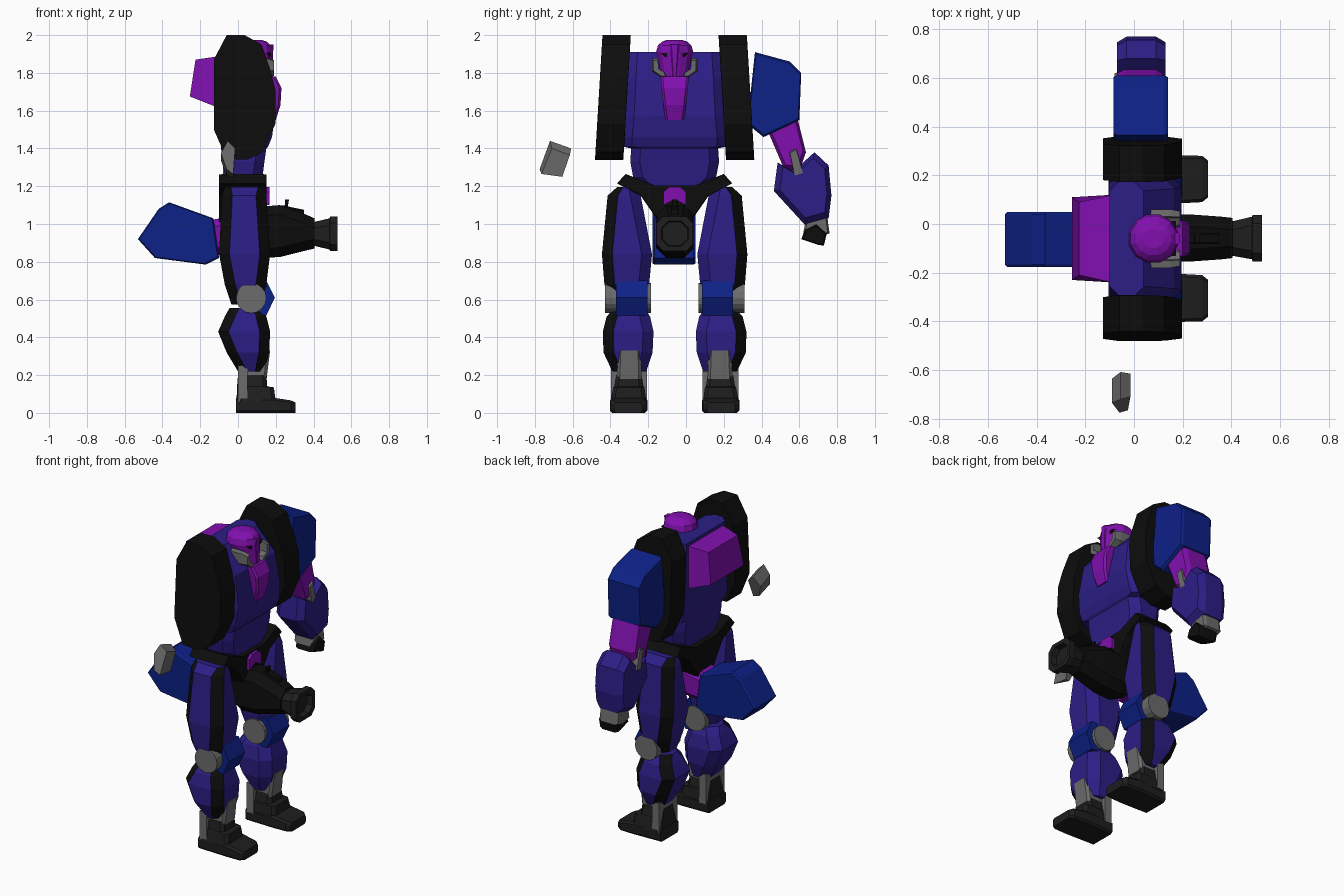
import bpy, bmesh, math
from mathutils import Vector

C = -0.06  # y of the body's mirror plane


def material(name, r, g, b):
    m = bpy.data.materials.new(name)
    m.diffuse_color = (r, g, b, 1)
    return m


INDIGO = material("indigo", 0.025, 0.013, 0.24)
BLUE = material("blue", 0.004, 0.015, 0.24)
PURPLE = material("purple", 0.22, 0.005, 0.43)
BLACK = material("black", 0.004, 0.004, 0.004)
DARK = material("dark", 0.013, 0.013, 0.013)
GREY = material("grey", 0.15, 0.15, 0.15)


def skin(name, rings, mats, side=1, stripe=()):
    """Bridge rings of points; edges listed in stripe use the second material."""
    bm = bmesh.new()
    vs = [[bm.verts.new((x, y if side > 0 else 2 * C - y, z)) for x, y, z in r] for r in rings]
    n = len(vs[0])
    for a, b in zip(vs, vs[1:]):
        for i in range(n):
            f = bm.faces.new((a[i], a[(i + 1) % n], b[(i + 1) % n], b[i]))
            f.material_index = 1 if i in stripe else 0
    bm.faces.new(vs[0])
    bm.faces.new(vs[-1])
    bmesh.ops.recalc_face_normals(bm, faces=bm.faces)
    me = bpy.data.meshes.new(name)
    bm.to_mesh(me)
    bm.free()
    for m in mats:
        me.materials.append(m)
    ob = bpy.data.objects.new(name, me)
    bpy.context.collection.objects.link(ob)
    return ob


def put(axis, t, a, b):
    return {"x": (t, a, b), "y": (a, t, b), "z": (a, b, t)}[axis]


def loft(name, axis, secs, mats, ch=0.05, side=1, stripe=()):
    """Chamfered boxes (t, a0, a1, b0, b1) joined along an axis."""
    rings = []
    for t, a0, a1, b0, b1 in secs:
        c = min(ch, (a1 - a0) * 0.35, (b1 - b0) * 0.35)
        pts = [(a1, b1 - c), (a1 - c, b1), (a0 + c, b1), (a0, b1 - c),
               (a0, b0 + c), (a0 + c, b0), (a1 - c, b0), (a1, b0 + c)]
        rings.append([put(axis, t, a, b) for a, b in pts])
    return skin(name, rings, mats, side, stripe)


def prism(name, axis, pts, lo, hi, mat, ch=0.0, k=0.85, side=1, shear=0.0):
    """Extruded profile whose end caps are chamfered by ch."""
    n = len(pts)
    ca, cb = sum(p[0] for p in pts) / n, sum(p[1] for p in pts) / n
    levels = [(lo, k), (lo + ch, 1), (hi - ch, 1), (hi, k)] if ch else [(lo, 1), (hi, 1)]
    rings = []
    for t, s in levels:
        ring = [put(axis, t, ca + (a - ca) * s, cb + (b - cb) * s) for a, b in pts]
        rings.append([(x, y + shear * (z - 1.67), z) for x, y, z in ring])
    return skin(name, rings, [mat], side)


# torso, chest plate and backpack
loft("torso", "z", [(1.17, -.06, .12, -.20, .08), (1.25, -.07, .13, -.28, .16),
                    (1.33, -.08, .14, -.295, .175), (1.40, -.09, .15, -.29, .17),
                    (1.41, -.09, .16, -.335, .215), (1.46, -.10, .18, -.335, .215),
                    (1.57, -.10, .195, -.325, .205), (1.77, -.10, .165, -.315, .195),
                    (1.91, -.10, .04, -.305, .185)], [INDIGO], ch=.05)
loft("chest_plate", "z", [(1.55, .1, .20, -.11, -.01), (1.63, .1, .225, -.12, 0),
                          (1.72, .1, .23, -.13, .01), (1.78, .08, .20, -.135, .015)],
     [PURPLE], ch=.012)
skin("backpack", [[(-.09, -.24, 1.61), (-.09, .12, 1.61), (-.09, .12, 1.89), (-.09, -.24, 1.89)],
                  [(-.255, -.23, 1.675), (-.255, .11, 1.675), (-.225, .09, 1.87), (-.225, -.21, 1.87)]],
     [PURPLE])

# head
rings = []
for z, cx, rx, ry in [(1.68, .09, .06, .05), (1.75, .11, .07, .06), (1.79, .10, .085, .075),
                      (1.87, .085, .10, .09), (1.91, .08, .105, .102), (1.945, .08, .098, .092),
                      (1.965, .08, .075, .07), (1.975, .08, .045, .04)]:
    rings.append([(cx + rx * math.cos(math.tau * (i + .5) / 12),
                   C + ry * math.sin(math.tau * (i + .5) / 12), z) for i in range(12)])
skin("head", rings, [PURPLE])
loft("face_ridge", "z", [(1.78, .12, .185, -.075, -.045), (1.95, .12, .187, -.085, -.035)],
     [PURPLE], ch=.008)

# hips and crotch
prism("hip_belt", "x", [(.20, 1.265), (.05, 1.205), (-.17, 1.205), (-.32, 1.265), (-.365, 1.215),
                        (-.24, 1.15), (-.15, 1.02), (-.12, .97), (0, .97), (.03, 1.02),
                        (.12, 1.15), (.245, 1.215)], -.10, .15, BLACK, ch=.02, k=.97)
prism("hip_crest", "x", [(-.12, 1.10), (-.06, 1.13), (0, 1.10), (0, 1.17), (-.03, 1.195),
                         (-.09, 1.195), (-.12, 1.17)], .1, .168, PURPLE)

slab = [(-.06, 2), (.035, 2), (.125, 1.95), (.17, 1.82), (.198, 1.71), (.198, 1.53), (.13, 1.38),
        (.05, 1.34), (-.06, 1.345), (-.128, 1.5), (-.128, 1.87)]
for s, tag in ((1, "left"), (-1, "right")):
    # head sides and shoulder slabs
    prism("cheek_guard_" + tag, "x", [(.03, 1.88), (.06, 1.875), (.06, 1.81), (.01, 1.775),
                                      (-.02, 1.775), (-.01, 1.80), (.025, 1.82)],
          .01, .19, GREY, ch=.04, k=.8, side=s)
    loft("eye_" + tag, "z", [(1.885, .12, .172, -.045, -.01), (1.905, .12, .172, -.04, .012)],
         [BLACK], ch=.003, side=s)
    prism("shoulder_slab_" + tag, "y", slab, .192, .342, BLACK, ch=.001, k=.99, side=s, shear=-.06)
    # legs, with black stripes along the two outer chamfers
    loft("thigh_" + tag, "z", [(1.195, -.07, .14, .15, .245), (1.15, -.085, .15, .12, .295),
                               (.84, -.10, .17, .06, .325), (.68, -.07, .15, .075, .312),
                               (.575, -.035, .12, .09, .28)],
         [INDIGO, BLACK], ch=.055, side=s, stripe=(0, 2))
    loft("shin_" + tag, "z", [(.555, -.045, .13, .10, .26), (.51, -.07, .15, .07, .30),
                              (.43, -.105, .17, .052, .32), (.32, -.06, .165, .057, .317),
                              (.22, 0, .14, .09, .27)],
         [INDIGO, BLACK], ch=.055, side=s, stripe=(0, 2))
    prism("knee_joint_" + tag, "y", [(.07 + .08 * math.cos(math.tau * i / 16),
                                      .608 + .08 * math.sin(math.tau * i / 16)) for i in range(16)],
          .065, .31, GREY, side=s)
    prism("knee_pad_" + tag, "y", [(.08, .70), (.15, .70), (.195, .61), (.15, .515), (.08, .515)],
          .085, .25, BLUE, side=s)
    # ankle and stepped boot
    loft("ankle_" + tag, "z", [(.08, .03, .14, .12, .24), (.21, .0, .155, .115, .245),
                               (.33, .02, .17, .12, .24)], [GREY], ch=.015, side=s)
    prism("ankle_strut_" + tag, "x", [(.087, .06), (.277, .06), (.277, .25), (.087, .25)],
          .0, .05, GREY, side=s)
    loft("boot_sole_" + tag, "x", [(-.01, .09, .275, 0, .08), (.19, .085, .282, 0, .08),
                                   (.28, .09, .28, 0, .066), (.305, .11, .26, 0, .055)],
         [DARK], ch=.012, side=s)
    loft("boot_upper_" + tag, "z", [(.06, -.008, .20, .09, .28), (.135, -.005, .19, .10, .265),
                                    (.14, -.005, .155, .105, .26), (.20, 0, .15, .115, .25)],
         [DARK], ch=.02, side=s)

# hanging arm on the +y side
prism("shoulder_pad", "x", [(.365, 1.91), (.55, 1.86), (.61, 1.80), (.60, 1.55), (.41, 1.46),
                            (.325, 1.53)], -.085, .14, BLUE, ch=.015, k=.95)
prism("upper_arm", "x", [(.43, 1.50), (.58, 1.60), (.635, 1.38), (.60, 1.28), (.52, 1.29)],
      -.07, .12, PURPLE, ch=.03, k=.8)
prism("elbow_block", "x", [(.545, 1.385), (.585, 1.405), (.625, 1.26), (.575, 1.245)],
      -.08, .13, GREY, ch=.02)
prism("forearm", "x", [(.68, 1.38), (.755, 1.31), (.77, 1.15), (.755, 1.03), (.63, .995),
                       (.465, 1.175), (.485, 1.325), (.57, 1.28)], -.07, .13, INDIGO, ch=.04, k=.82)
prism("hand", "x", [(.64, 1.05), (.745, 1.06), (.76, .95), (.70, .93), (.62, .95)],
      -.035, .095, GREY, ch=.02)
prism("fist", "x", [(.63, .97), (.69, 1.0), (.745, .95), (.73, .885), (.70, .89), (.61, .92)],
      -.02, .11, BLACK, ch=.02)

# loose elbow block on the -y side
skin("loose_elbow_block", [[(-.09, -.735, 1.375), (-.055, -.72, 1.44), (-.015, -.71, 1.40),
                            (-.025, -.765, 1.265), (-.06, -.775, 1.29)],
                           [(-.09, -.635, 1.335), (-.055, -.608, 1.40), (-.015, -.615, 1.365),
                            (-.025, -.655, 1.25), (-.06, -.665, 1.255)]], [GREY])

# cannon arm running through the hips: rear pad, upper arm, barrel
prism("rear_pad", "y", [(-.53, .92), (-.42, 1.08), (-.365, 1.115), (-.13, 1.03), (-.10, .82),
                        (-.17, .785), (-.44, .82)], -.177, .05, BLUE, ch=.01, k=.96)
loft("cannon_upper_arm", "x", [(-.15, -.16, .03, .83, 1.02), (.02, -.16, .03, .85, 1.05)],
     [PURPLE], ch=.04)
loft("cannon_barrel", "x", [(0, -.13, .01, .86, 1.04), (.10, -.155, .04, .82, 1.09),
                            (.22, -.155, .04, .825, 1.10), (.36, -.145, .03, .86, 1.05),
                            (.405, -.14, .025, .87, 1.03)], [BLACK], ch=.05)
loft("cannon_muzzle", "x", [(.40, -.13, .01, .885, 1.01), (.485, -.145, .03, .865, 1.03),
                            (.487, -.155, .037, .857, 1.04), (.526, -.155, .037, .857, 1.04),
                            (.526, -.13, .012, .882, 1.015), (.49, -.125, .007, .887, 1.01)],
     [DARK], ch=.035)
loft("cannon_rail", "x", [(.23, -.08, -.04, 1.06, 1.10), (.35, -.08, -.04, 1.02, 1.075)],
     [BLACK], ch=.005)
loft("cannon_sight", "z", [(1.07, .245, .26, -.07, -.05), (1.13, .25, .27, -.075, -.045)],
     [BLACK], ch=.003)
